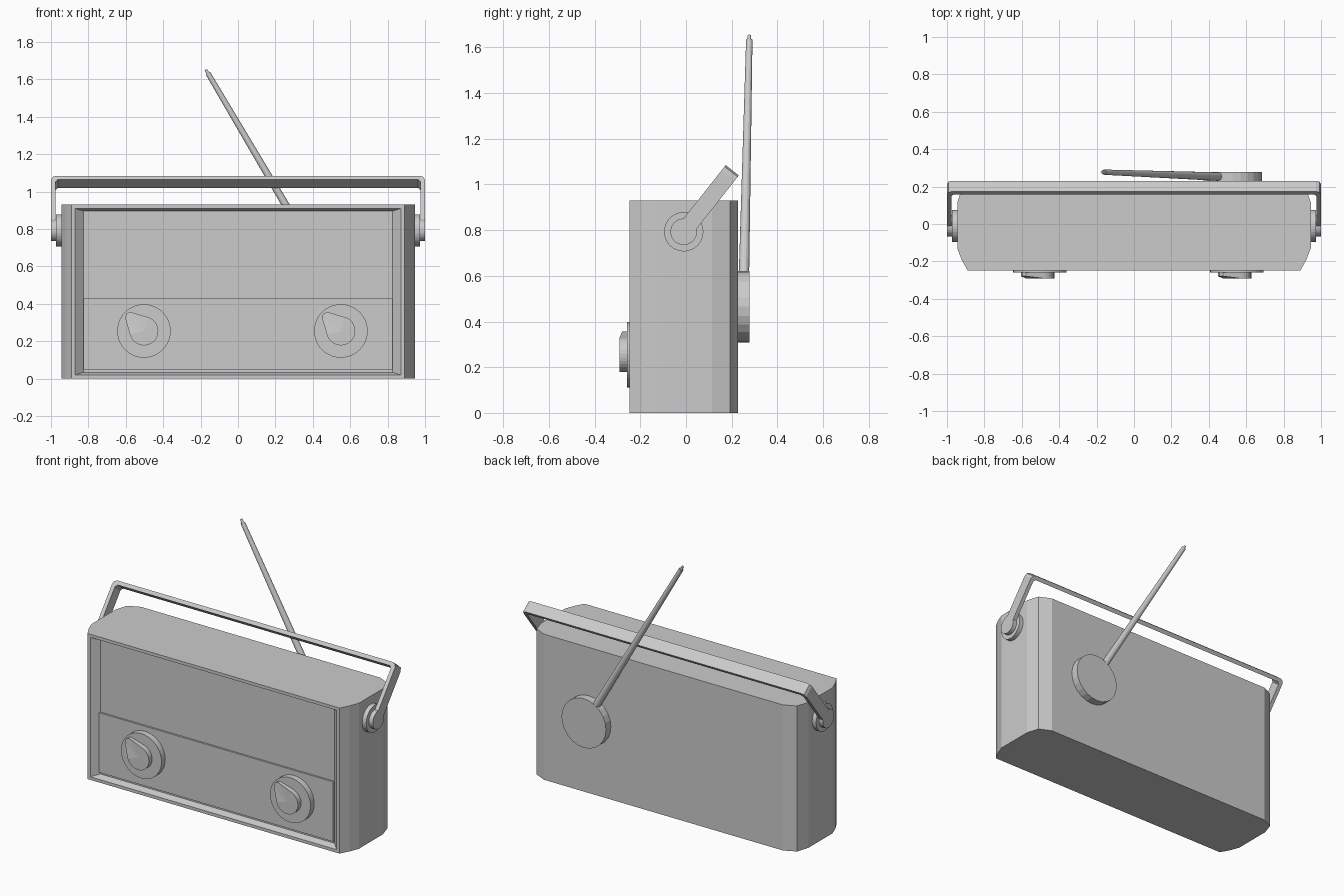
import bpy, bmesh, math
from mathutils import Vector, Matrix

if "Cube" in bpy.data.objects:
    bpy.data.objects.remove(bpy.data.objects["Cube"])


def finish(bm, name):
    bmesh.ops.recalc_face_normals(bm, faces=bm.faces)
    me = bpy.data.meshes.new(name)
    bm.to_mesh(me)
    bm.free()
    ob = bpy.data.objects.new(name, me)
    bpy.context.collection.objects.link(ob)
    return ob


def rod(name, a, b, r1, r2, sides=32):
    """Cylinder or cone between two points."""
    a, b = Vector(a), Vector(b)
    d = b - a
    bm = bmesh.new()
    m = Matrix.Translation((a + b) / 2) @ d.to_track_quat('Z', 'Y').to_matrix().to_4x4()
    bmesh.ops.create_cone(bm, cap_ends=True, segments=sides, radius1=r1,
                          radius2=r2, depth=d.length, matrix=m)
    return finish(bm, name)


def prism(bm, pts, offset):
    """Extrude a closed outline along an offset; returns the first cap."""
    f = bm.faces.new([bm.verts.new(p) for p in pts])
    ext = bmesh.ops.extrude_face_region(bm, geom=[f], use_keep_orig=True)
    moved = [v for v in ext['geom'] if isinstance(v, bmesh.types.BMVert)]
    bmesh.ops.translate(bm, verts=moved, vec=offset)
    return f


# Case: outline with soft corners, raised upright
half = [(0.89, -0.248), (0.922, -0.19), (0.945, -0.13), (0.945, 0.114),
        (0.92, 0.193), (0.845, 0.228)]
outline = half + [(-x, y) for x, y in reversed(half)]
bm = bmesh.new()
prism(bm, [(x, y, 0) for x, y in outline], (0, 0, 0.93))
bmesh.ops.recalc_face_normals(bm, faces=bm.faces)

# Recessed front with sloping walls
front = min(bm.faces, key=lambda f: f.calc_center_median().y)
bmesh.ops.inset_region(bm, faces=[front], thickness=0.028)
bmesh.ops.inset_region(bm, faces=[front], thickness=0.02)
for v in front.verts:
    v.co.x = math.copysign(0.827, v.co.x)
    v.co.y = -0.208
finish(bm, "case")

# Control panel
bm = bmesh.new()
prism(bm, [(-0.827, -0.22, 0.048), (0.827, -0.22, 0.048),
           (0.827, -0.22, 0.43), (-0.827, -0.22, 0.43)], (0, 0.02, 0))
finish(bm, "control_panel")

# Knobs: round plate and a teardrop pointer dipping towards its tip
for side, x in (("left", -0.503), ("right", 0.55)):
    z = 0.255
    rod(side + "_knob_plate", (x, -0.21, z), (x, -0.258, z), 0.143, 0.143, 40)
    bm = bmesh.new()
    tip = math.radians(135)
    pts = []
    for i in range(21):
        a = tip + math.radians(60) + math.radians(240) * i / 20
        pts.append((0.077 * math.cos(a), 0.077 * math.sin(a), -0.291))
    for da in (-9, 0, 9):
        a = tip + math.radians(da)
        r = 0.126 if da else 0.131
        pts.append((r * math.cos(a), r * math.sin(a), -0.279))
    back = [bm.verts.new((x + u, -0.25, z + w)) for u, w, y in pts]
    face = [bm.verts.new((x + u, y, z + w)) for u, w, y in pts]
    hub = bm.verts.new((x, -0.292, z))
    bm.faces.new(back)
    for i in range(len(pts)):
        j = (i + 1) % len(pts)
        bm.faces.new((back[i], back[j], face[j], face[i]))
        bm.faces.new((face[i], face[j], hub))
    finish(bm, side + "_knob")

# Handle pivots
py, pz = -0.01, 0.793
for side, s in (("left", -1), ("right", 1)):
    rod(side + "_pivot_base", (s * 0.93, py, pz), (s * 0.973, py, pz), 0.086, 0.086)
    rod(side + "_pivot_cap", (s * 0.96, py, pz), (s * 1.0, py, pz), 0.058, 0.058)

# Carrying handle: flat strap bent round the case, leaning back
up = Vector((0, 0.62, 0.785)).normalized()
across = Vector((0, up.z, -up.y)) * 0.0365
L, t = 0.343, 0.025
arch = [(1, 0), (1, L - 0.028), (0.992, L - 0.008), (0.972, L)]
inner = [(1 - t, 0), (1 - t, L - t - 0.014), (0.962, L - t)]
loop = (arch + [(-u, w) for u, w in reversed(arch)]
        + [(-u, w) for u, w in inner] + [(u, w) for u, w in reversed(inner)])
base = Vector((0, py, pz))
bm = bmesh.new()
prism(bm, [base + Vector((u, 0, 0)) + up * w - across for u, w in loop], across * 2)
finish(bm, "handle")

# Aerial: swivel disc on the back, tapered rod and small tip
rod("aerial_disc", (0.528, 0.22, 0.465), (0.528, 0.278, 0.465), 0.157, 0.157, 24)
start = Vector((0.465, 0.253, 0.572))
end = Vector((-0.16, 0.277, 1.632))
d = (end - start).normalized()
rod("aerial_rod", start, end, 0.023, 0.014, 16)
rod("aerial_tip", end, end + d * 0.024, 0.009, 0.007, 12)
